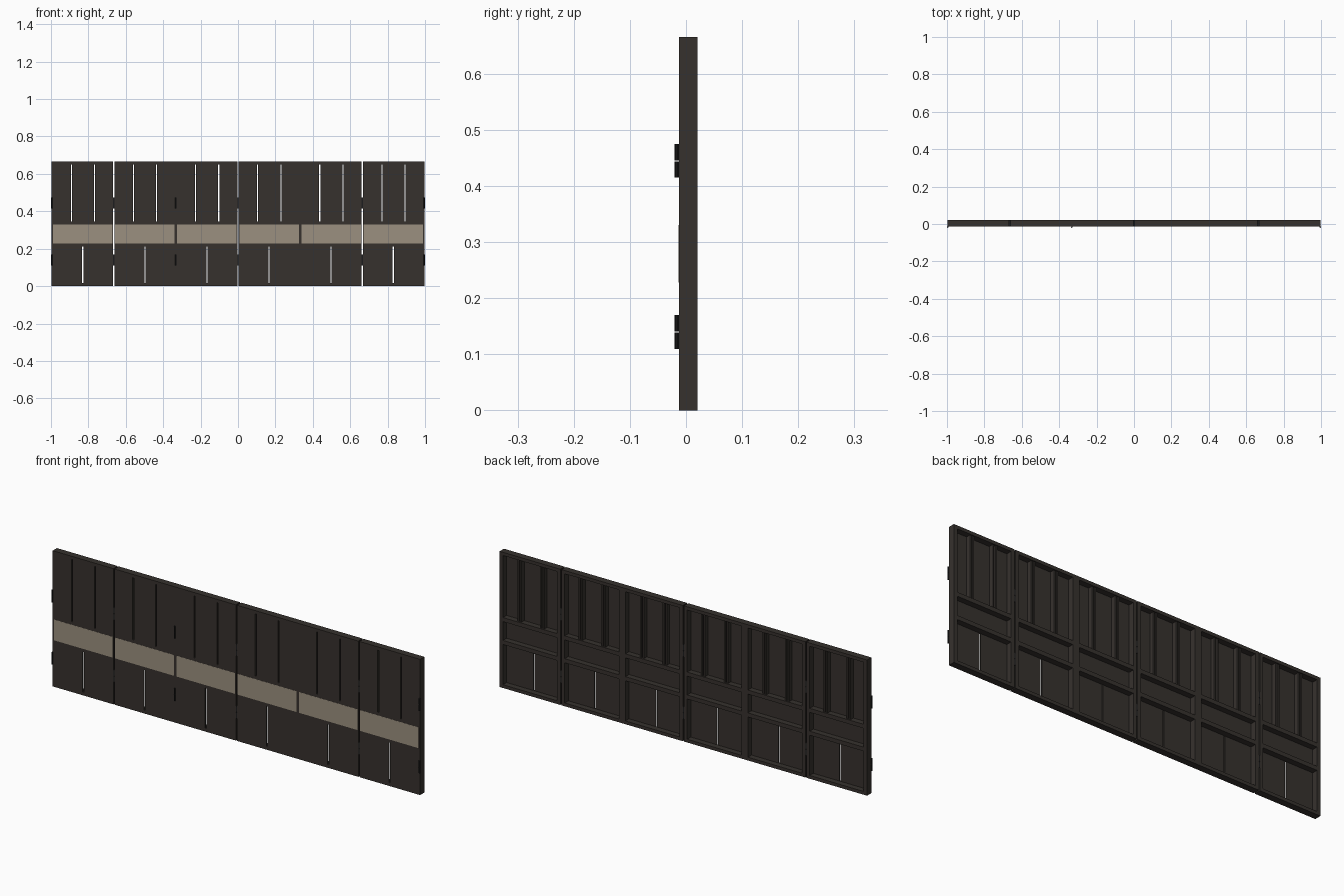
import bpy, bmesh
from mathutils import Matrix

if "Cube" in bpy.data.objects:
    bpy.data.objects.remove(bpy.data.objects["Cube"])

H = 0.665             # panel height
YF, YB = -0.0125, 0.0205   # front and back planes
SHEET = 0.005         # front board thickness
GAP = 0.006           # slit between boards and leaves
T = 1.992 / 6         # one bay


def material(name, rgb):
    m = bpy.data.materials.new(name)
    m.diffuse_color = (*rgb, 1)
    m.use_nodes = True
    m.node_tree.nodes["Principled BSDF"].inputs["Base Color"].default_value = m.diffuse_color
    return m


dark = material("dark_wood", (0.037, 0.031, 0.027))
beige = material("beige_panel", (0.33, 0.28, 0.215))
black = material("black_iron", (0.012, 0.012, 0.013))


class Part:
    """Collects boxes and cylinders into one named mesh."""
    def __init__(self, name, mat):
        self.name, self.mat, self.bm = name, mat, bmesh.new()

    def box(self, x0, x1, y0, y1, z0, z1):
        m = Matrix.Translation(((x0 + x1) / 2, (y0 + y1) / 2, (z0 + z1) / 2))
        m = m @ Matrix.Diagonal((x1 - x0, y1 - y0, z1 - z0, 1))
        bmesh.ops.create_cube(self.bm, size=1, matrix=m)

    def pin(self, x, y, r, z0, z1):
        bmesh.ops.create_cone(self.bm, cap_ends=True, segments=10, radius1=r, radius2=r,
                              depth=z1 - z0, matrix=Matrix.Translation((x, y, (z0 + z1) / 2)))

    def done(self):
        me = bpy.data.meshes.new(self.name)
        self.bm.to_mesh(me)
        self.bm.free()
        me.materials.append(self.mat)
        ob = bpy.data.objects.new(self.name, me)
        bpy.context.collection.objects.link(ob)


boards = Part("front_boards", dark)
frame = Part("frame", dark)
ribs = Part("upper_ribs", dark)
inlay = Part("inlay_panels", beige)
hinges = Part("hinge_knuckles", black)

E = 0.018                    # stile width
RAILS = [(0.0, 0.016), (0.213, 0.233), (0.325, 0.345), (H - 0.016, H)]
YS = YF + SHEET
split = (-2, 0, 2)           # bay lines where separate leaves meet

for i in range(-3, 3):
    # bay limits, trimmed where leaves meet
    a = i * T + (GAP / 2 if i in split else 0)
    b = (i + 1) * T - (GAP / 2 if i + 1 in split else 0)
    c = (i + 0.5) * T

    # stiles and rails run the full depth
    frame.box(a, a + E, YF, YB, 0, H)
    frame.box(b - E, b, YF, YB, 0, H)
    for z0, z1 in RAILS:
        frame.box(a + E, b - E, YF, YB, z0, z1)

    # two lower boards with a slit, then the middle board
    boards.box(a + E, c - GAP / 2, YF, YS, 0.016, 0.213)
    boards.box(c + GAP / 2, b - E, YF, YS, 0.016, 0.213)
    boards.box(a + E, b - E, YF, YS, 0.233, 0.325)

    # three upper boards, with a rib on each side of every slit
    cuts = [i * T + 0.105, i * T + 0.229]
    edges = [a + E, *cuts, b - E]
    for k in range(3):
        x0 = edges[k] + (GAP / 2 if k > 0 else 0)
        x1 = edges[k + 1] - (GAP / 2 if k < 2 else 0)
        boards.box(x0, x1, YF, YS, 0.345, H - 0.016)
    for x in cuts:
        for s in (-1, 1):
            xs = sorted((x + s * GAP / 2, x + s * 0.011))
            ribs.box(*xs, YS, YB - 0.006, 0.345, H - 0.016)

    # beige inlay on the front
    inlay.box(i * T + 0.007, (i + 1) * T - 0.007, YF - 0.0006, YF + 0.001, 0.228, 0.33)

# hinges: two knuckles each, proud of the front or set in the leaf gaps
for z in (0.1395, 0.4445):
    for z0, z1 in ((z - 0.03, z - 0.001), (z + 0.001, z + 0.03)):
        for n in (-3, -1, 3):
            hinges.pin(n * T, YF - 0.004, 0.004, z0, z1)
            hinges.box(n * T - 0.002, n * T + 0.002, YF - 0.004, YF + 0.001, z0, z1)
        for n in split:
            hinges.box(n * T - 0.003, n * T + 0.003, YF, YB, z0, z1)

for p in (boards, frame, ribs, inlay, hinges):
    p.done()
